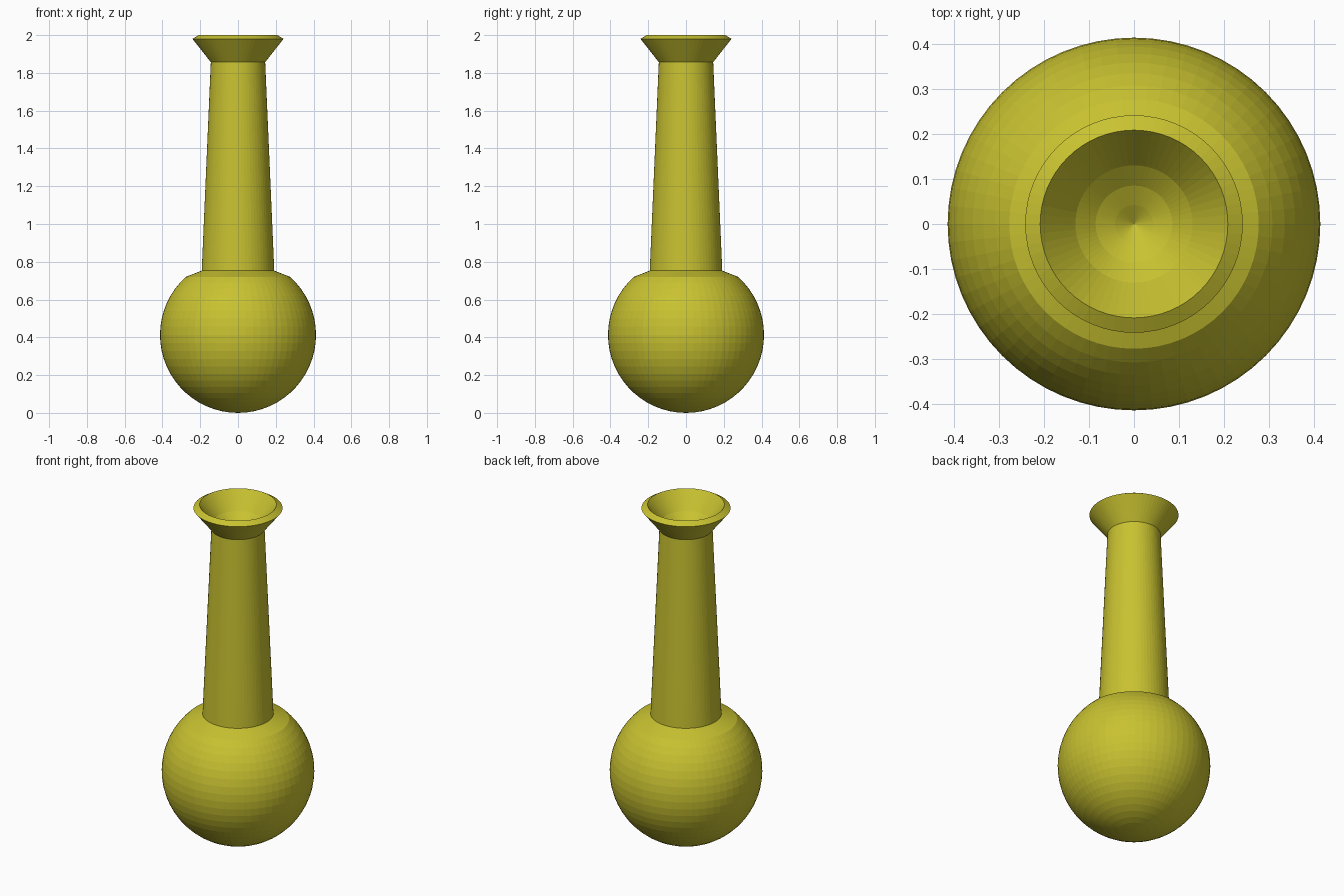
import bpy, bmesh, math

if "Cube" in bpy.data.objects:
    bpy.data.objects.remove(bpy.data.objects["Cube"])

SIDES = 64

mat = bpy.data.materials.new("olive_yellow")
mat.diffuse_color = (0.58, 0.54, 0.03, 1)
mat.use_nodes = True
mat.node_tree.nodes["Principled BSDF"].inputs["Base Color"].default_value = mat.diffuse_color


def lathe(name, profile):
    """Spin an (r, z) profile, starting and ending on the axis, about z."""
    bm = bmesh.new()
    rings = []
    for r, z in profile:
        n = 1 if r < 1e-5 else SIDES
        rings.append([bm.verts.new((r * math.cos(2 * math.pi * i / SIDES),
                                    r * math.sin(2 * math.pi * i / SIDES), z))
                      for i in range(n)])
    for a, b in zip(rings, rings[1:]):
        for i in range(SIDES):
            j = (i + 1) % SIDES
            quad = [a[i % len(a)], a[j % len(a)], b[j % len(b)], b[i % len(b)]]
            bm.faces.new(list(dict.fromkeys(quad)))
    bmesh.ops.recalc_face_normals(bm, faces=bm.faces)
    mesh = bpy.data.meshes.new(name)
    bm.to_mesh(mesh)
    bm.free()
    mesh.materials.append(mat)
    obj = bpy.data.objects.new(name, mesh)
    bpy.context.collection.objects.link(obj)
    return obj


# Round body, cut off at the shoulder
R = 0.413
profile = [(R * math.sin(math.radians(6 * k)), R - R * math.cos(math.radians(6 * k)))
           for k in range(24)]
# Shoulder and tapering neck
profile += [(0.192, 0.753), (0.144, 1.857)]
# Flared lip and bevelled rim
profile += [(0.241, 1.98), (0.208, 2.0)]
# Funnel-shaped mouth
profile += [(0.13, 1.9), (0.085, 1.862), (0.042, 1.838), (0, 1.81)]

lathe("long_necked_vase", profile)
